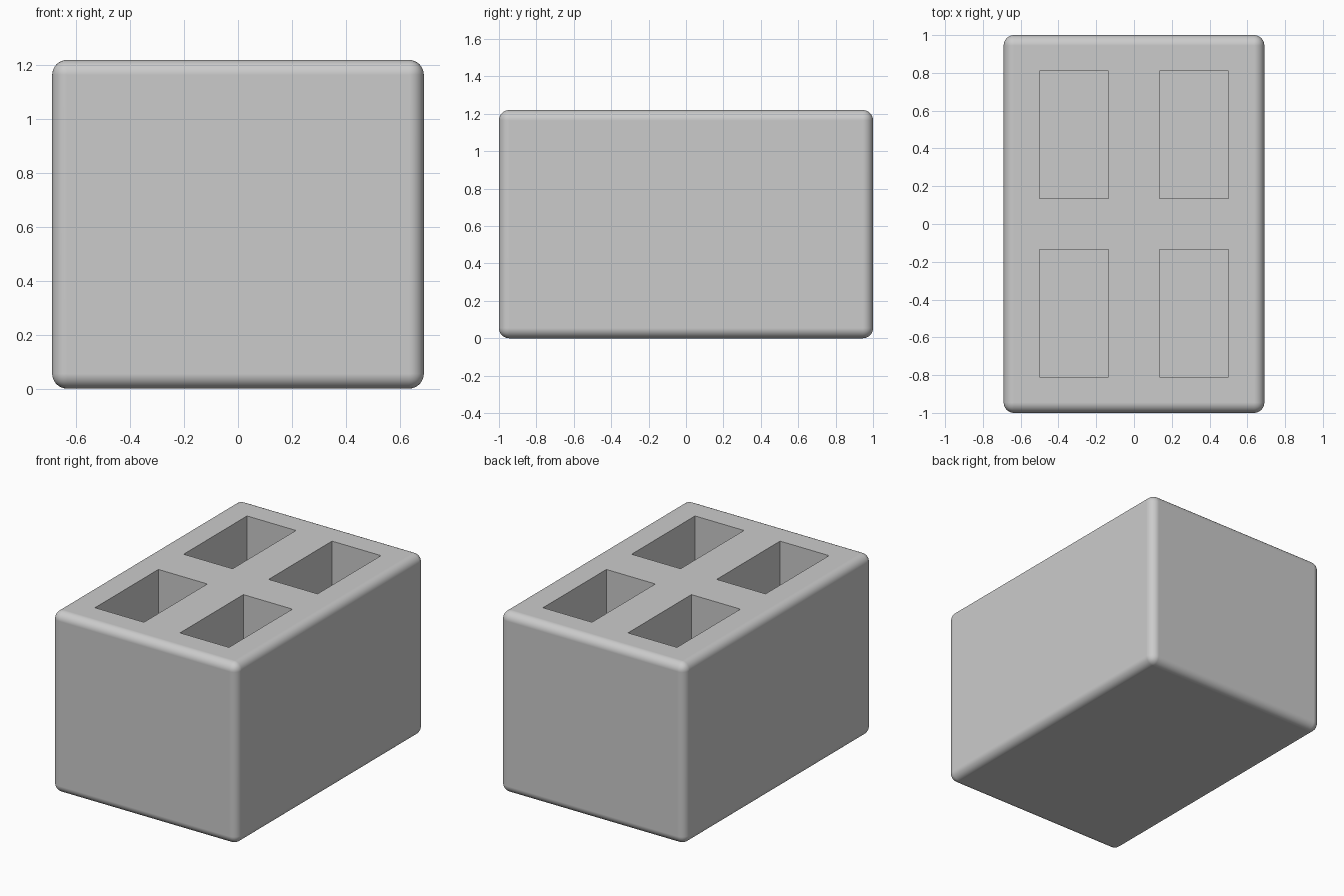
import bpy

default_cube = bpy.data.objects.get("Cube")
if default_cube:
    bpy.data.objects.remove(default_cube, do_unlink=True)

WIDTH, DEPTH, HEIGHT = 1.38, 2.0, 1.22
ROUNDING = 0.055
FLOOR = 0.2          # thickness left under the pockets
POCKET = (0.365, 0.675)
POCKET_CENTER = (0.317, 0.472)

# Plain grey material
grey = bpy.data.materials.new("light_grey")
grey.use_nodes = True
colour = (0.6, 0.6, 0.6, 1)
grey.diffuse_color = colour
grey.node_tree.nodes["Principled BSDF"].inputs["Base Color"].default_value = colour


def box(name, size, center):
    bpy.ops.mesh.primitive_cube_add(size=1, location=center)
    ob = bpy.context.object
    ob.name = name
    ob.scale = size
    bpy.ops.object.transform_apply(location=True, rotation=False, scale=True)
    ob.data.materials.append(grey)
    return ob


def apply(ob, modifier):
    bpy.ops.object.select_all(action="DESELECT")
    ob.select_set(True)
    bpy.context.view_layer.objects.active = ob
    bpy.ops.object.modifier_apply(modifier=modifier.name)


# Rounded block
block = box("block", (WIDTH, DEPTH, HEIGHT), (0, 0, HEIGHT / 2))
bevel = block.modifiers.new("rounded_edges", "BEVEL")
bevel.width = ROUNDING
bevel.segments = 8
apply(block, bevel)

# Four deep rectangular pockets open at the top
for sx in (-1, 1):
    for sy in (-1, 1):
        cutter = box("pocket_cutter", (*POCKET, HEIGHT),
                     (sx * POCKET_CENTER[0], sy * POCKET_CENTER[1], FLOOR + HEIGHT / 2))
        cutter.hide_render = True
        cut = block.modifiers.new("pocket", "BOOLEAN")
        cut.operation = "DIFFERENCE"
        cut.solver = "EXACT"
        cut.object = cutter
        apply(block, cut)
        bpy.data.objects.remove(cutter, do_unlink=True)

# Smooth rounded edges, crisp pockets, flat large faces
bpy.ops.object.select_all(action="DESELECT")
block.select_set(True)
bpy.context.view_layer.objects.active = block
bpy.ops.object.shade_smooth_by_angle()
weighted = block.modifiers.new("flat_faces", "WEIGHTED_NORMAL")
weighted.keep_sharp = True
